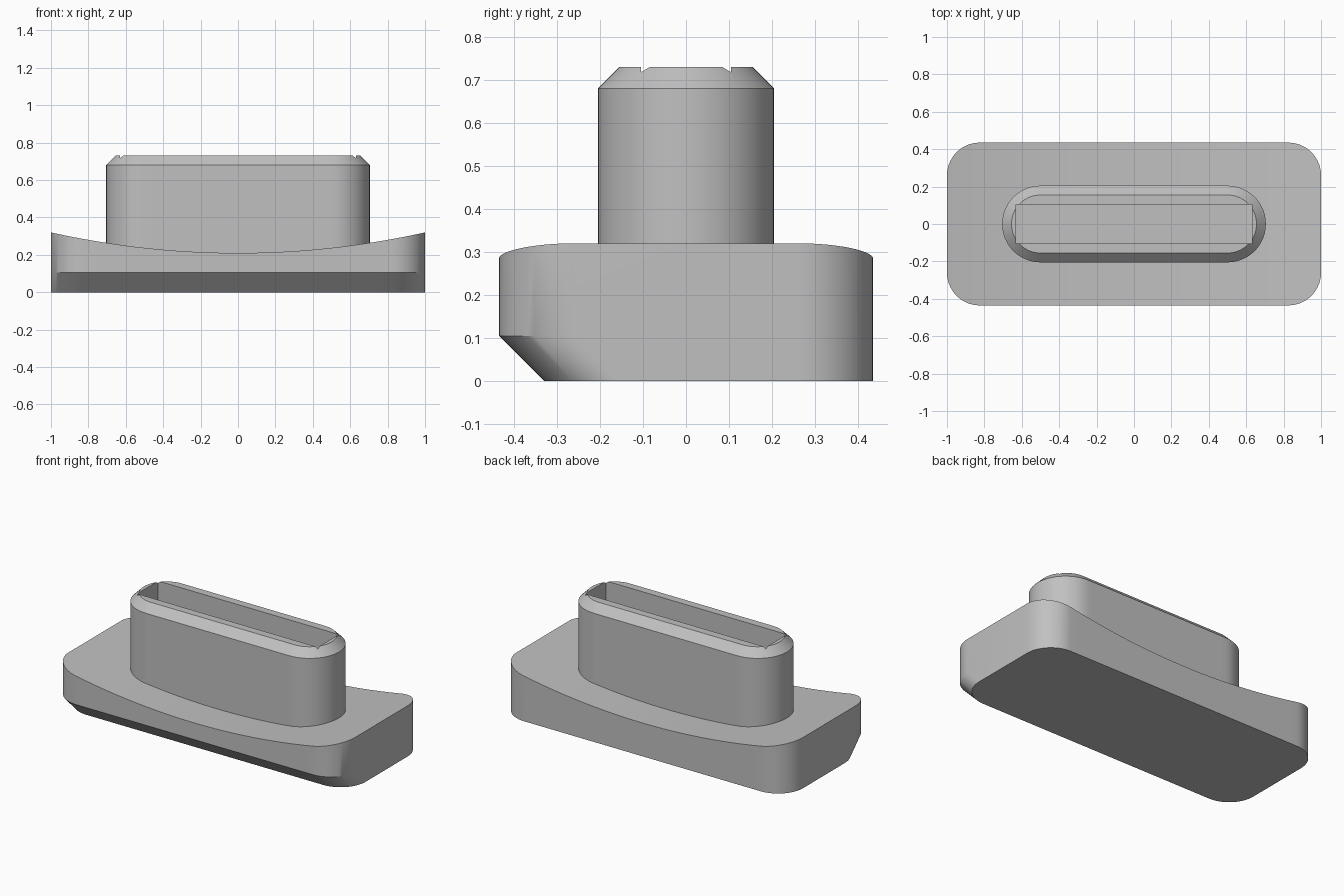
import bpy, bmesh, math

cube = bpy.data.objects.get("Cube")
if cube:
    bpy.data.objects.remove(cube, do_unlink=True)

grey = bpy.data.materials.new("plain grey")
grey.use_nodes = True
colour = (0.53, 0.53, 0.53, 1)
grey.diffuse_color = colour
grey.node_tree.nodes["Principled BSDF"].inputs["Base Color"].default_value = colour


def half_outline(hx, hy, r, steps=14, spans=24):
    """Front half of a rounded rectangle, running from -x to +x."""
    arc = [i / steps * math.pi / 2 for i in range(steps + 1)]
    left = [(-hx + r - r * math.cos(a), -hy + r - r * math.sin(a)) for a in arc]
    flat = hx - r
    middle = [(-flat + 2 * flat * i / spans, -hy) for i in range(1, spans)]
    return left + middle + [(-x, y) for x, y in reversed(left)]


def loft(name, sections):
    """Skin stacked sections (front half, front shift, height rule), capped with strips."""
    bm = bmesh.new()
    rings = []
    for half, shift, height in sections:
        front = [bm.verts.new((x, y + shift, height(x))) for x, y in half]
        back = [bm.verts.new((x, -y, height(x))) for x, y in half]
        rings.append((front, back))
    for (f0, b0), (f1, b1) in zip(rings, rings[1:]):
        low, high = f0 + b0[::-1], f1 + b1[::-1]
        for i in range(len(low)):
            j = (i + 1) % len(low)
            bm.faces.new((low[i], low[j], high[j], high[i]))
    for front, back in (rings[0], rings[-1]):
        for i in range(len(front) - 1):
            bm.faces.new((front[i], front[i + 1], back[i + 1], back[i]))
    # Closes the zero-length sides of a full half-round end
    bmesh.ops.remove_doubles(bm, verts=bm.verts, dist=0.0001)
    bmesh.ops.recalc_face_normals(bm, faces=bm.faces)
    mesh = bpy.data.meshes.new(name)
    bm.to_mesh(mesh)
    bm.free()
    obj = bpy.data.objects.new(name, mesh)
    bpy.context.collection.objects.link(obj)
    mesh.materials.append(grey)
    return obj


def level(z):
    return lambda x: z


def smooth(obj):
    bpy.ops.object.select_all(action="DESELECT")
    obj.select_set(True)
    bpy.context.view_layer.objects.active = obj
    bpy.ops.object.shade_smooth_by_angle(angle=math.radians(30))


# Base: rounded block, sloped lower front edge, concave cylindrical top
sag = 0.11
radius = (1 + sag ** 2) / (2 * sag)


def saddle(x):
    return 0.21 + radius - math.sqrt(radius ** 2 - x * x)


chamfer = 0.105
block = half_outline(1, 0.435, 0.175)
base = loft("base", [(block, chamfer, level(0)),
                     (block, 0, level(chamfer)),
                     (block, 0, saddle)])

# Plug: round-ended post with a bevelled rim
post = half_outline(0.705, 0.205, 0.205)
rim = half_outline(0.655, 0.155, 0.155)
plug = loft("plug", [(post, 0, level(0.19)),
                     (post, 0, level(0.68)),
                     (rim, 0, level(0.73))])

# Slot: rectangular pocket cut down into the plug
floor, lid = 0.25, 0.9
bpy.ops.mesh.primitive_cube_add(size=1, location=(0, 0, (floor + lid) / 2))
cutter = bpy.context.object
cutter.name = "slot_cutter"
cutter.scale = (1.26, 0.21, lid - floor)
cutter.hide_render = True
cutter.data.materials.append(grey)
bpy.ops.object.select_all(action="DESELECT")
plug.select_set(True)
bpy.context.view_layer.objects.active = plug
cut = plug.modifiers.new("slot", "BOOLEAN")
cut.operation = "DIFFERENCE"
cut.solver = "EXACT"
cut.object = cutter
bpy.ops.object.modifier_apply(modifier=cut.name)
bpy.data.objects.remove(cutter, do_unlink=True)

for part in (base, plug):
    smooth(part)
